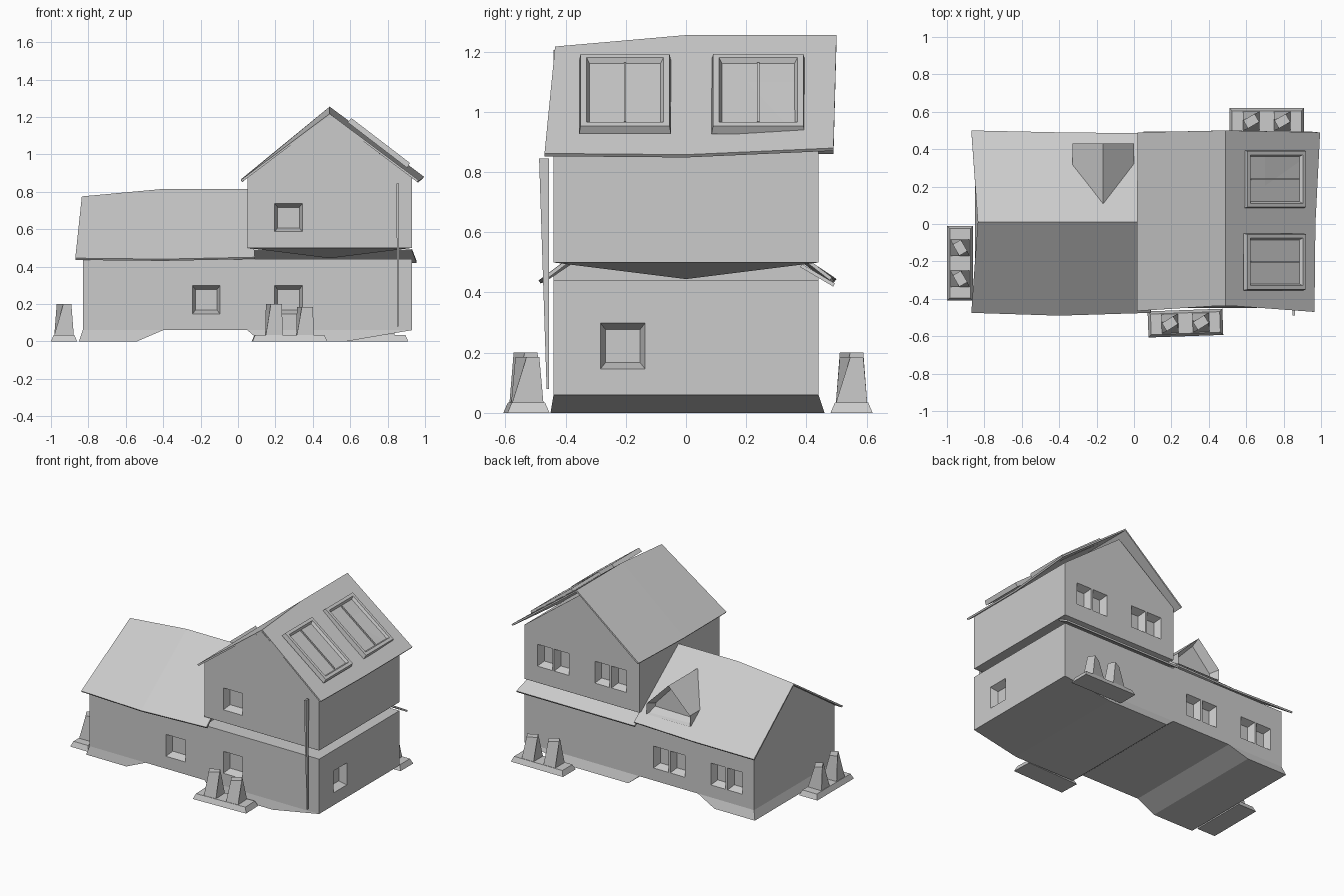
import bpy, bmesh, math
from mathutils import Vector, Matrix

if "Cube" in bpy.data.objects:
    bpy.data.objects.remove(bpy.data.objects["Cube"])

grey = bpy.data.materials.new("plain_grey")
grey.use_nodes = True
grey.diffuse_color = (0.6, 0.6, 0.6, 1)
grey.node_tree.nodes["Principled BSDF"].inputs["Base Color"].default_value = (0.6, 0.6, 0.6, 1)


def make(name, bm):
    bmesh.ops.recalc_face_normals(bm, faces=bm.faces)
    mesh = bpy.data.meshes.new(name)
    bm.to_mesh(mesh)
    bm.free()
    mesh.materials.append(grey)
    ob = bpy.data.objects.new(name, mesh)
    bpy.context.collection.objects.link(ob)
    return ob


def loft(bm, a, b, cap=True):
    """Join two rings with equal numbers of points."""
    va, vb = [bm.verts.new(p) for p in a], [bm.verts.new(p) for p in b]
    for i in range(len(a)):
        j = (i + 1) % len(a)
        bm.faces.new((va[i], va[j], vb[j], vb[i]))
    if cap:
        bm.faces.new(va)
        bm.faces.new(vb)
    return va, vb


def rect(x0, x1, y0, y1, z):
    return [Vector(p) for p in ((x0, y0, z), (x1, y0, z), (x1, y1, z), (x0, y1, z))]


def sheet(name, rows, thick=0.012):
    """Thin roof from rows of points, the normals facing up."""
    bm = bmesh.new()
    grid = [[bm.verts.new(p) for p in r] for r in rows]
    for r, s in zip(grid, grid[1:]):
        for i in range(len(r) - 1):
            bm.faces.new((r[i], r[i + 1], s[i + 1], s[i]))
    ob = make(name, bm)
    if sum(p.normal.z for p in ob.data.polygons) < 0:
        ob.data.flip_normals()
    mod = ob.modifiers.new("thickness", "SOLIDIFY")
    mod.thickness, mod.offset = thick, -1
    return ob


def cut_windows(ob, windows):
    """Sink tapered recesses into a wall: (centre, outward direction, width)."""
    bm = bmesh.new()
    for centre, out, width in windows:
        out, c = Vector(out), Vector(centre)
        side, up = out.cross(Vector((0, 0, 1))), Vector((0, 0, 1))

        def ring(w, h, d):
            return [c + side * sx * w / 2 + up * sz * h / 2 + out * d
                    for sx, sz in ((-1, -1), (1, -1), (1, 1), (-1, 1))]
        loft(bm, ring(width + 0.005, 0.16, 0.01), ring(width - 0.035, 0.11, -0.05))
    cutter = make("window_cutter", bm)
    cutter.hide_render = True
    mod = ob.modifiers.new("windows", "BOOLEAN")
    mod.object, mod.operation, mod.solver = cutter, "DIFFERENCE", "EXACT"
    bpy.context.view_layer.update()
    deps = bpy.context.evaluated_depsgraph_get()
    result = bpy.data.meshes.new_from_object(ob.evaluated_get(deps))
    ob.modifiers.clear()
    ob.data = result
    bpy.data.objects.remove(cutter)


FRONT, BACK, RIGHT = (0, -1, 0), (0, 1, 0), (1, 0, 0)
HALF = 0.44


def pair(x, z):
    return [((x + s * 0.064, HALF, z), BACK, 0.115) for s in (-1, 1)]


# Ground floor walls
bm = bmesh.new()
loft(bm, rect(-0.83, 0.93, -HALF, HALF, 0.06), rect(-0.83, 0.93, -HALF, HALF, 0.44))
ground = make("ground_floor", bm)
cut_windows(ground, [((-0.17, -HALF, 0.222), FRONT, 0.15), ((0.27, -HALF, 0.222), FRONT, 0.15),
                     ((0.93, -0.21, 0.222), RIGHT, 0.15)] + pair(-0.18, 0.222) + pair(-0.62, 0.222))

# Foundations below the ground floor
bm = bmesh.new()
loft(bm, rect(-0.83, -0.4, -HALF, HALF, 0.06), rect(-0.85, -0.54, -0.45, 0.46, 0))
make("wing_foundation", bm)
bm = bmesh.new()
loft(bm, rect(0.05, 0.93, -HALF, HALF, 0.06), rect(0.12, 0.58, -0.45, 0.46, 0))
make("main_foundation", bm)

# Gable of the low wing
bm = bmesh.new()
profile = [(-HALF, 0.44), (HALF, 0.44), (HALF, 0.455), (0.01, 0.76), (-HALF, 0.455)]
loft(bm, [(-0.83, y, z) for y, z in profile], [(0.05, y, z) for y, z in profile])
make("wing_gable", bm)

# Upper floor with gable and a sagging underside
bm = bmesh.new()
profile = [(0.05, 0.5), (0.93, 0.5), (0.93, 0.875), (0.49, 1.205), (0.05, 0.875)]
loft(bm, [(x, -HALF, z) for x, z in profile], [(x, HALF, z) for x, z in profile])
upper = make("upper_floor", bm)
cut_windows(upper, [((0.27, -HALF, 0.662), FRONT, 0.15)] + pair(0.27, 0.69) + pair(0.71, 0.69))
bm = bmesh.new()
bmesh.ops.create_cone(bm, cap_ends=False, segments=4, radius1=0, radius2=HALF * math.sqrt(2),
                      depth=0.055, matrix=Matrix.Translation((0.49, 0, 0.472))
                      @ Matrix.Rotation(math.pi / 4, 4, "Z"))
make("upper_floor_underside", bm)

# Roofs
sheet("wing_roof", [
    [(-0.87, -0.475, 0.445), (-0.4, -0.49, 0.44), (0.09, -0.475, 0.45)],
    [(-0.835, 0.01, 0.775), (-0.4, 0.01, 0.815), (0.06, 0.01, 0.815)],
    [(-0.87, 0.5, 0.445), (-0.4, 0.49, 0.44), (0.06, 0.485, 0.45)]])
sheet("main_roof", [
    [(0.015, -0.465, 0.862), (0.015, 0, 0.86), (0.02, 0.49, 0.87)],
    [(0.49, -0.435, 1.217), (0.49, 0, 1.255), (0.49, 0.5, 1.255)],
    [(0.965, -0.47, 0.862), (0.97, 0, 0.858), (0.995, 0.49, 0.88)]])
sheet("back_eave", [
    [(0.05, 0.385, 0.495), (0.93, 0.385, 0.495)],
    [(0.05, 0.495, 0.43), (0.955, 0.495, 0.43)]])

# Dormer on the back slope, with a sunken triangular front
bm = bmesh.new()
profile = [(-0.33, 0.5), (0, 0.5), (0, 0.575), (-0.165, 0.74), (-0.33, 0.575)]
va, vb = loft(bm, [(x, 0.43, z) for x, z in profile],
              [(-0.33, 0.3, 0.5), (0, 0.3, 0.5), (0, 0.31, 0.575), (-0.165, 0.1, 0.74), (-0.33, 0.31, 0.575)])
bm.normal_update()
face = next(f for f in bm.faces if set(f.verts) == set(va))
bmesh.ops.recalc_face_normals(bm, faces=bm.faces)
bmesh.ops.inset_region(bm, faces=[face], thickness=0.03, depth=0)
bmesh.ops.translate(bm, verts=face.verts, vec=(0, -0.06, 0))
make("dormer", bm)


# Roof panels: raised frames with a sunken pane and a middle bar
def roof_panel(name, y0, y1):
    slope = Vector((0.32, 0, -0.245))
    normal = Vector((0.245, 0, 0.32)).normalized()
    top = Vector((0.585, 0, 1.172))

    def ring(inset, height):
        return [top + slope * u + Vector((0, y, 0)) + normal * height
                for u, y in ((inset * 2.5, y0 + inset), (1 - inset * 2.5, y0 + inset),
                             (1 - inset * 2.5, y1 - inset), (inset * 2.5, y1 - inset))]
    bm = bmesh.new()
    levels = [ring(0, 0), ring(0.005, 0.03), ring(0.025, 0.03), ring(0.035, 0.012)]
    for i, (a, b) in enumerate(zip(levels, levels[1:])):
        loft(bm, a, b, cap=False)
    bm.faces.new([bm.verts.new(p) for p in levels[0]])
    bm.faces.new([bm.verts.new(p) for p in levels[-1]])
    bmesh.ops.remove_doubles(bm, verts=bm.verts, dist=0.0001)
    make(name, bm)
    mid = (y0 + y1) / 2
    sheet(name + "_bar", [[top + slope * u + Vector((0, mid + s, 0)) + normal * 0.02
                           for u in (0.1, 0.9)] for s in (-0.004, 0.004)], 0.01)


roof_panel("roof_panel_front", -0.355, -0.05)
roof_panel("roof_panel_back", 0.085, 0.395)

# Downpipe, narrowing toward the ground
bm = bmesh.new()
loft(bm, rect(0.85, 0.858, -0.463, -0.455, 0.08), rect(0.848, 0.862, -0.488, -0.455, 0.845))
make("downpipe", bm)


# Planters: a flared tray with two tapering shrubs
def planter(name, x, y, angle):
    place = Matrix.Translation((x, y, 0)) @ Matrix.Rotation(angle, 4, "Z")
    bm = bmesh.new()
    loft(bm, rect(-0.2, 0.2, -0.07, 0.07, 0), rect(-0.185, 0.185, -0.055, 0.055, 0.035))
    bm.transform(place)
    make(name + "_tray", bm)
    for i, (offset, height) in enumerate(((-0.083, 0.2), (0.083, 0.185))):
        bm = bmesh.new()
        twist = Matrix.Rotation(math.radians(30), 3, "Z")
        tip = [twist @ p for p in rect(-0.035, 0.035, -0.025, 0.025, height)]
        loft(bm, rect(-0.045, 0.045, -0.052, 0.052, 0.033), tip)
        bm.transform(place @ Matrix.Translation((offset, 0, 0)))
        make(f"{name}_shrub_{i + 1}", bm)


planter("front_planter", 0.275, -0.53, math.radians(2))
planter("back_planter", 0.71, 0.55, 0)
planter("side_planter", -0.93, -0.21, math.pi / 2)
